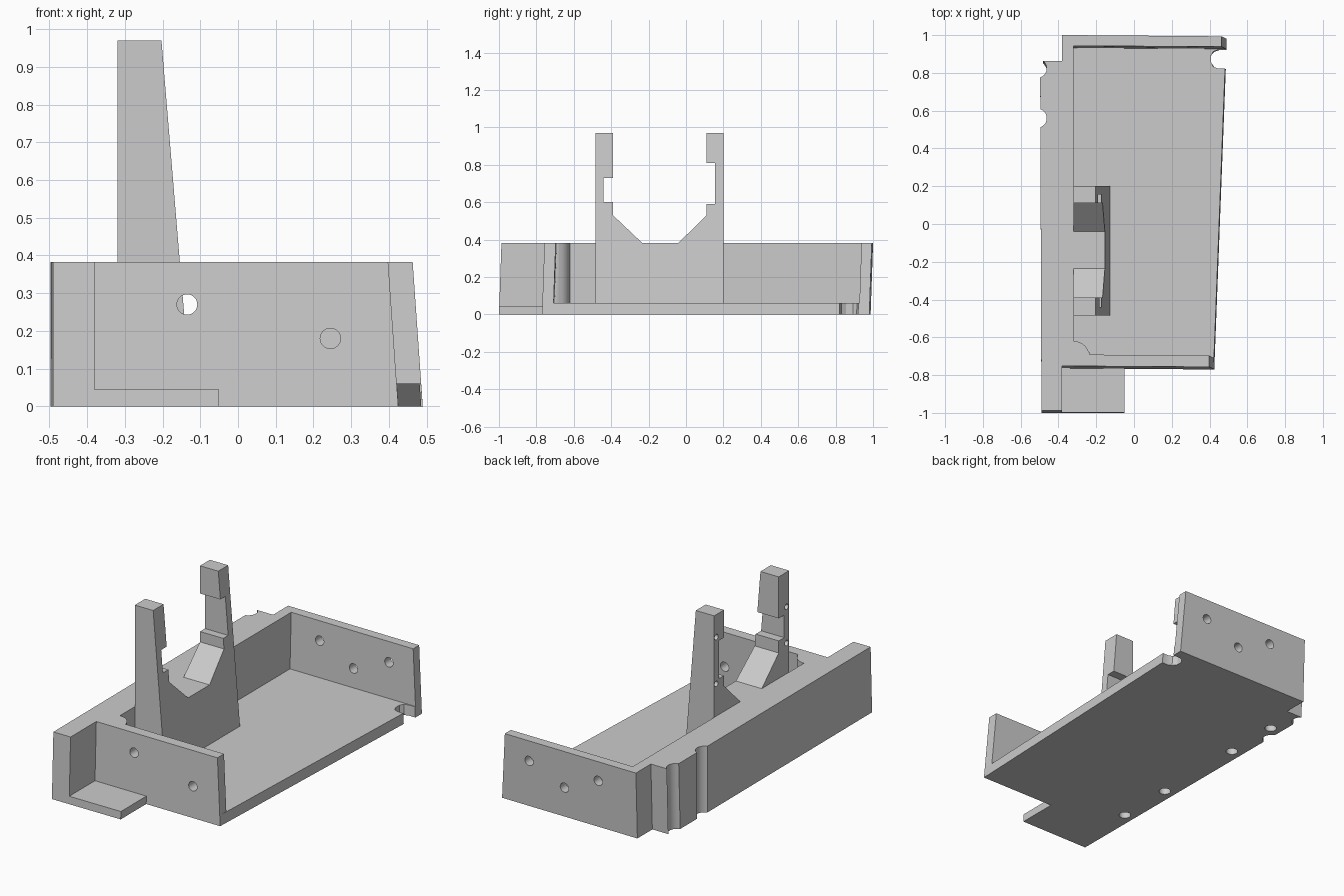
import bpy, bmesh, math
from mathutils import Matrix

if "Cube" in bpy.data.objects:
    bpy.data.objects.remove(bpy.data.objects["Cube"])

grey = bpy.data.materials.new("plain grey")
grey.diffuse_color = (0.6, 0.6, 0.6, 1)
grey.use_nodes = True
grey.node_tree.nodes["Principled BSDF"].inputs["Base Color"].default_value = grey.diffuse_color


def make(name, bm):
    bmesh.ops.recalc_face_normals(bm, faces=bm.faces)
    me = bpy.data.meshes.new(name)
    bm.to_mesh(me)
    bm.free()
    me.materials.append(grey)
    ob = bpy.data.objects.new(name, me)
    bpy.context.collection.objects.link(ob)
    return ob


def prism(name, pts, lo, hi, place=lambda u, v, z: (u, v, z)):
    """Extrude a closed outline; place(u, v, end) maps it into space."""
    bm = bmesh.new()
    a = [bm.verts.new(place(u, v, lo)) for u, v in pts]
    b = [bm.verts.new(place(u, v, hi)) for u, v in pts]
    bm.faces.new(a)
    bm.faces.new(b)
    n = len(pts)
    for i in range(n):
        bm.faces.new((a[i], a[(i + 1) % n], b[(i + 1) % n], b[i]))
    return make(name, bm)


def rod(x, y, z, r, length, axis):
    rot = {"X": Matrix.Rotation(math.pi / 2, 4, "Y"),
           "Y": Matrix.Rotation(math.pi / 2, 4, "X"), "Z": Matrix()}[axis]
    bm = bmesh.new()
    bmesh.ops.create_cone(bm, cap_ends=True, segments=32, radius1=r, radius2=r,
                          depth=length, matrix=Matrix.Translation((x, y, z)) @ rot)
    return make("cutter", bm)


def combine(ob, other, op):
    """Apply a boolean and discard the helper."""
    mod = ob.modifiers.new(op, "BOOLEAN")
    mod.operation, mod.solver, mod.object = op, "EXACT", other
    bpy.context.view_layer.objects.active = ob
    bpy.ops.object.modifier_apply(modifier=mod.name)
    bpy.data.objects.remove(other)


# Floor with the slanted right side
back_edge = [(0.49, 0.98), (-0.38, 0.987), (-0.38, 0.85), (-0.497, 0.85)]
front_edge = [(-0.49, -1), (-0.38, -1), (-0.38, -0.765), (0.425, -0.77)]
tray = prism("tray", front_edge + [(0.49, 0.925)] + back_edge, 0, 0.06)

# Side spine and both end walls in one outline, with a round corner post
post = [(-0.32 + 0.085 * math.cos(a), -0.705 + 0.085 * math.sin(a))
        for a in [math.pi / 2 * i / 10 for i in range(11)]]
walls = front_edge + [(0.425, -0.71)] + post + [(-0.32, 0.93), (0.49, 0.925)] + back_edge
combine(tray, prism("walls", walls, 0, 0.383), "UNION")

# Thin front tab
tab = [(-0.40, -1), (-0.05, -1), (-0.05, -0.74), (-0.40, -0.74)]
combine(tray, prism("tab", tab, 0, 0.045), "UNION")

# Upright cradle: profile across y and z, tapering towards the top
cradle = [(-0.485, 0.03), (0.2, 0.03), (0.2, 0.97), (0.11, 0.97), (0.11, 0.81),
          (0.155, 0.81), (0.155, 0.59), (0.11, 0.59), (0.11, 0.53), (-0.04, 0.383),
          (-0.235, 0.383), (-0.39, 0.53), (-0.39, 0.60), (-0.44, 0.60),
          (-0.44, 0.73), (-0.39, 0.73), (-0.39, 0.97), (-0.485, 0.97)]
combine(tray, prism("cradle", cradle, 0, 1, lambda y, z, side: (
    -0.203 + (0.97 - z) * 0.083 if side else -0.32, y, z)), "UNION")

# Screw holes through the front and back walls
cuts = [(x, -0.74, z, 0.027, 0.2, "Y") for x, z in ((-0.135, 0.27), (0.245, 0.18))]
cuts += [(x, 0.96, z, 0.027, 0.2, "Y") for x, z in ((-0.135, 0.27), (0.085, 0.17), (0.31, 0.265))]
# Grooves down the outside of the spine
cuts += [(-0.512, y, 0.2, 0.05, 0.6, "Z") for y in (0.81, 0.56)]
# Blind holes under the spine
cuts += [(-0.43, y, 0, 0.032, 0.3, "Z") for y in (0.65, 0.32, -0.25, -0.59)]
# Small pin holes in the uprights
cuts += [(-0.32, y, z, 0.016, 0.12, "X")
         for y, z in ((0.18, 0.84), (0.18, 0.57), (-0.462, 0.77), (-0.462, 0.56))]
for c in cuts:
    combine(tray, rod(*c), "DIFFERENCE")

# Rounded notch in the floor beside the back wall
notch = [(0.6, 0.82), (0.6, 0.92), (0.45, 0.92), (0.425, 0.912), (0.408, 0.892),
         (0.408, 0.855), (0.425, 0.83), (0.45, 0.82)]
combine(tray, prism("notch", notch, -0.1, 0.2), "DIFFERENCE")

# End walls lean backwards and their right ends taper inwards
for v in tray.data.vertices:
    if abs(v.co.y) > 0.69:
        v.co.y += 0.035 * v.co.z
    if v.co.x > 0.415:
        v.co.x -= 0.07 * v.co.z

bpy.ops.object.select_all(action="DESELECT")
tray.select_set(True)
bpy.context.view_layer.objects.active = tray
bpy.ops.object.shade_smooth_by_angle(angle=math.radians(30))
